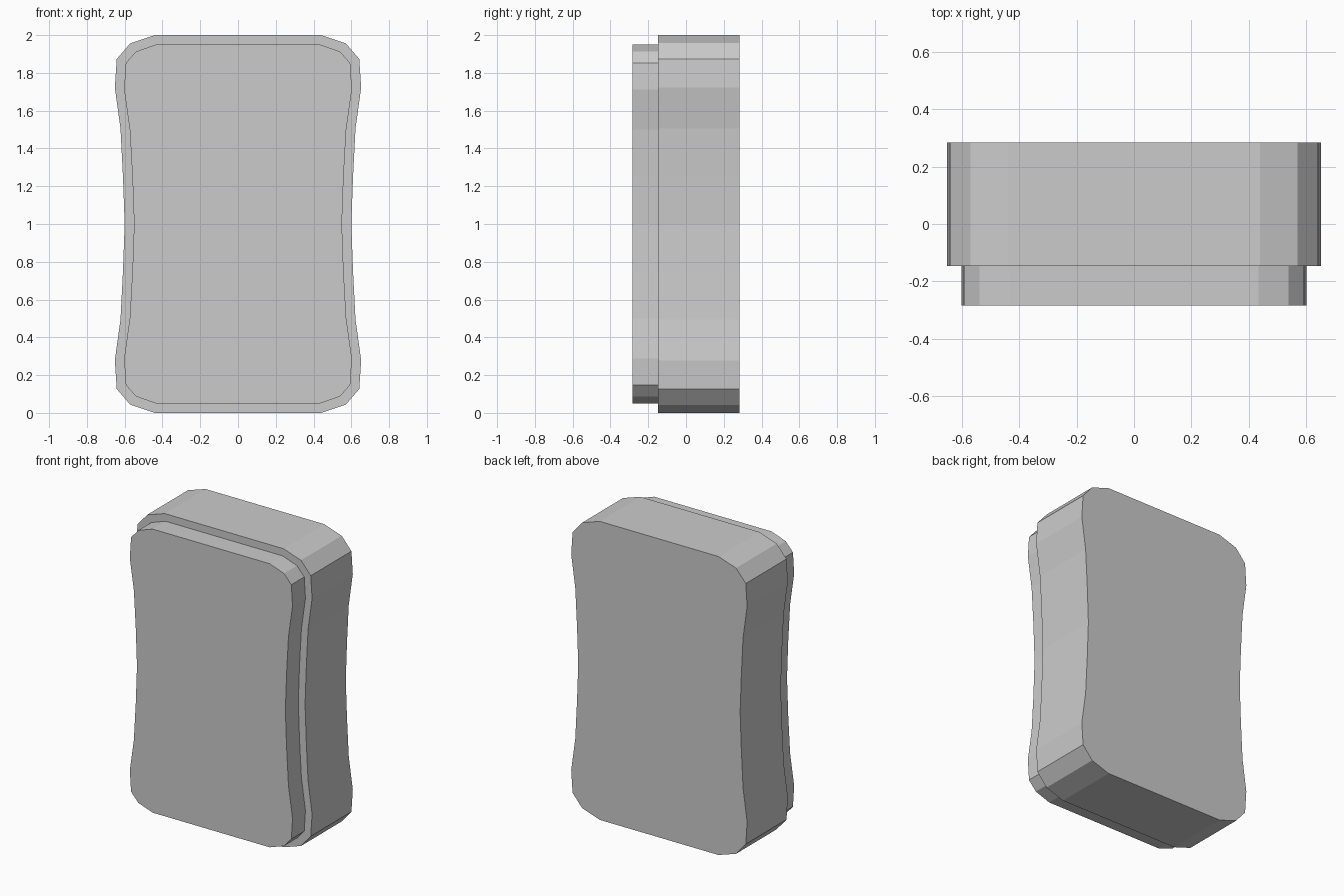
import bpy, bmesh

if "Cube" in bpy.data.objects:
    bpy.data.objects.remove(bpy.data.objects["Cube"])

# Upper-right quarter of each waisted outline (x, z measured from mid-height)
OUTER = [(0.44, 1.0), (0.57, 0.957), (0.642, 0.873), (0.652, 0.722),
         (0.622, 0.505), (0.609, 0.25), (0.60, 0.0)]
INNER = [(0.434, 0.95), (0.54, 0.913), (0.594, 0.852), (0.603, 0.712),
         (0.573, 0.5), (0.559, 0.25), (0.55, 0.0)]


def outline(quarter):
    """Mirror a quarter outline into a full closed loop."""
    right = quarter + [(x, -z) for x, z in reversed(quarter[:-1])]
    return right + [(-x, z) for x, z in reversed(right)]


# Stepped case: wide rear body, ledge, narrower front pad
bm = bmesh.new()
rings = []
for quarter, y in ((OUTER, 0.284), (OUTER, -0.147), (INNER, -0.147), (INNER, -0.284)):
    rings.append([bm.verts.new((x, y, z + 1.0)) for x, z in outline(quarter)])

for a, b in zip(rings, rings[1:]):
    n = len(a)
    for i in range(n):
        j = (i + 1) % n
        bm.faces.new((a[i], a[j], b[j], b[i]))

# Flat rear and front faces
bm.faces.new(rings[0])
bm.faces.new(rings[-1])
bmesh.ops.recalc_face_normals(bm, faces=bm.faces)

mesh = bpy.data.meshes.new("stepped_case")
bm.to_mesh(mesh)
bm.free()
case = bpy.data.objects.new("stepped_case", mesh)
bpy.context.collection.objects.link(case)
